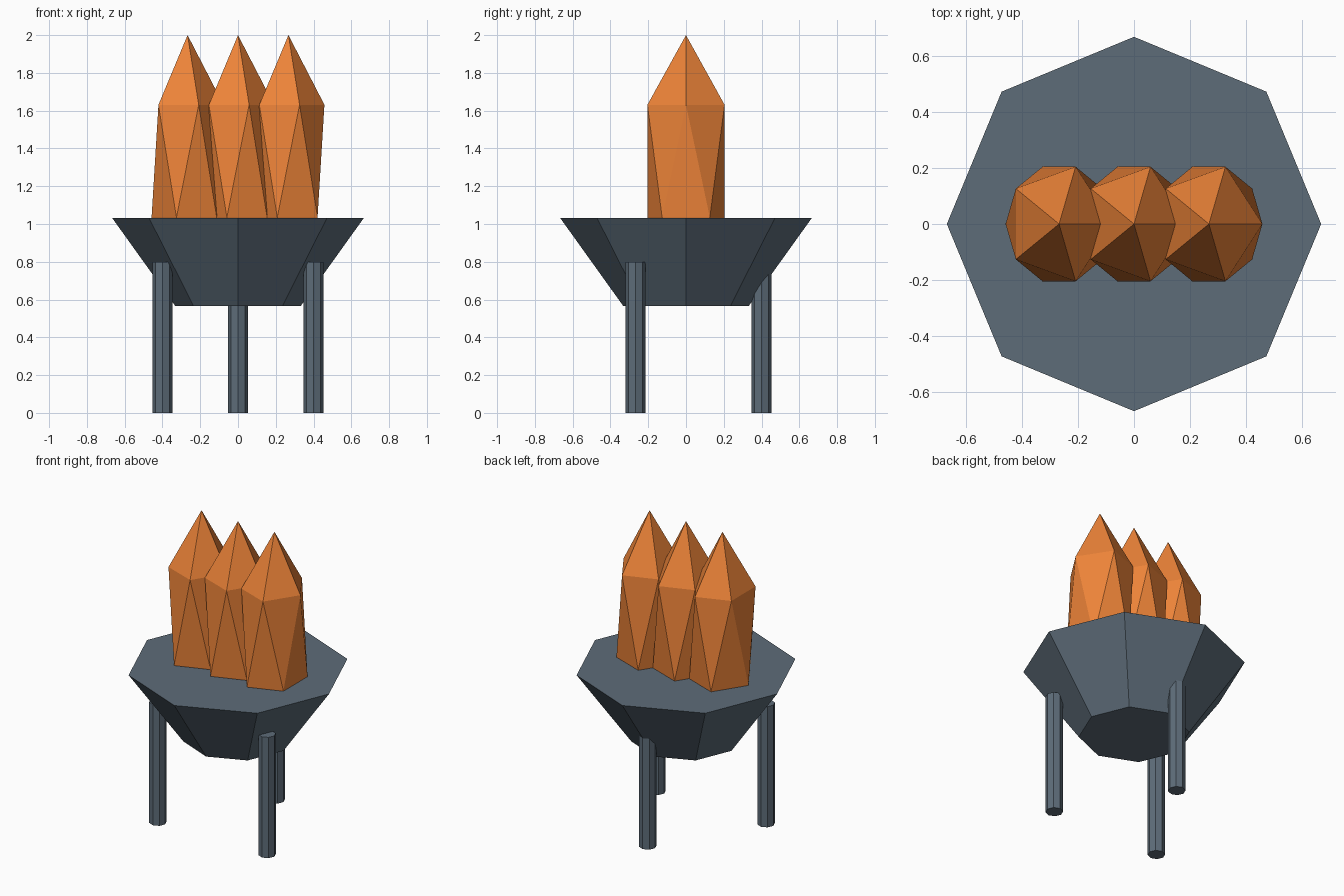
import bpy

if "Cube" in bpy.data.objects:
    bpy.data.objects.remove(bpy.data.objects["Cube"])


def material(name, color):
    mat = bpy.data.materials.new(name)
    mat.diffuse_color = (*color, 1.0)
    mat.use_nodes = True
    mat.node_tree.nodes["Principled BSDF"].inputs["Base Color"].default_value = mat.diffuse_color
    return mat


slate = material("dark_slate", (0.11, 0.15, 0.19))
orange = material("flame_orange", (0.85, 0.23, 0.04))


def finish(name, mat):
    obj = bpy.context.object
    obj.name = name
    obj.data.materials.append(mat)
    return obj


# Solid eight-sided bowl, widening upward
bpy.ops.mesh.primitive_cone_add(vertices=8, radius1=0.333, radius2=0.667,
                                depth=0.466, location=(0, 0, 0.8))
finish("bowl", slate)

# Three octagonal legs
legs = {"front_left_leg": (-0.4, -0.267),
        "front_right_leg": (0.4, -0.267),
        "back_leg": (0, 0.4)}
for name, (x, y) in legs.items():
    bpy.ops.mesh.primitive_cylinder_add(vertices=8, radius=0.053, depth=0.8,
                                        location=(x, y, 0.4))
    finish(name, slate)

# Row of stretched icosahedron flames, lower tips sunk in the bowl
for name, x in (("left_flame", -0.267), ("middle_flame", 0), ("right_flame", 0.267)):
    bpy.ops.mesh.primitive_ico_sphere_add(subdivisions=1, radius=1,
                                          location=(x, 0, 1.333))
    flame = finish(name, orange)
    flame.scale = (0.213, 0.24, 0.667)
